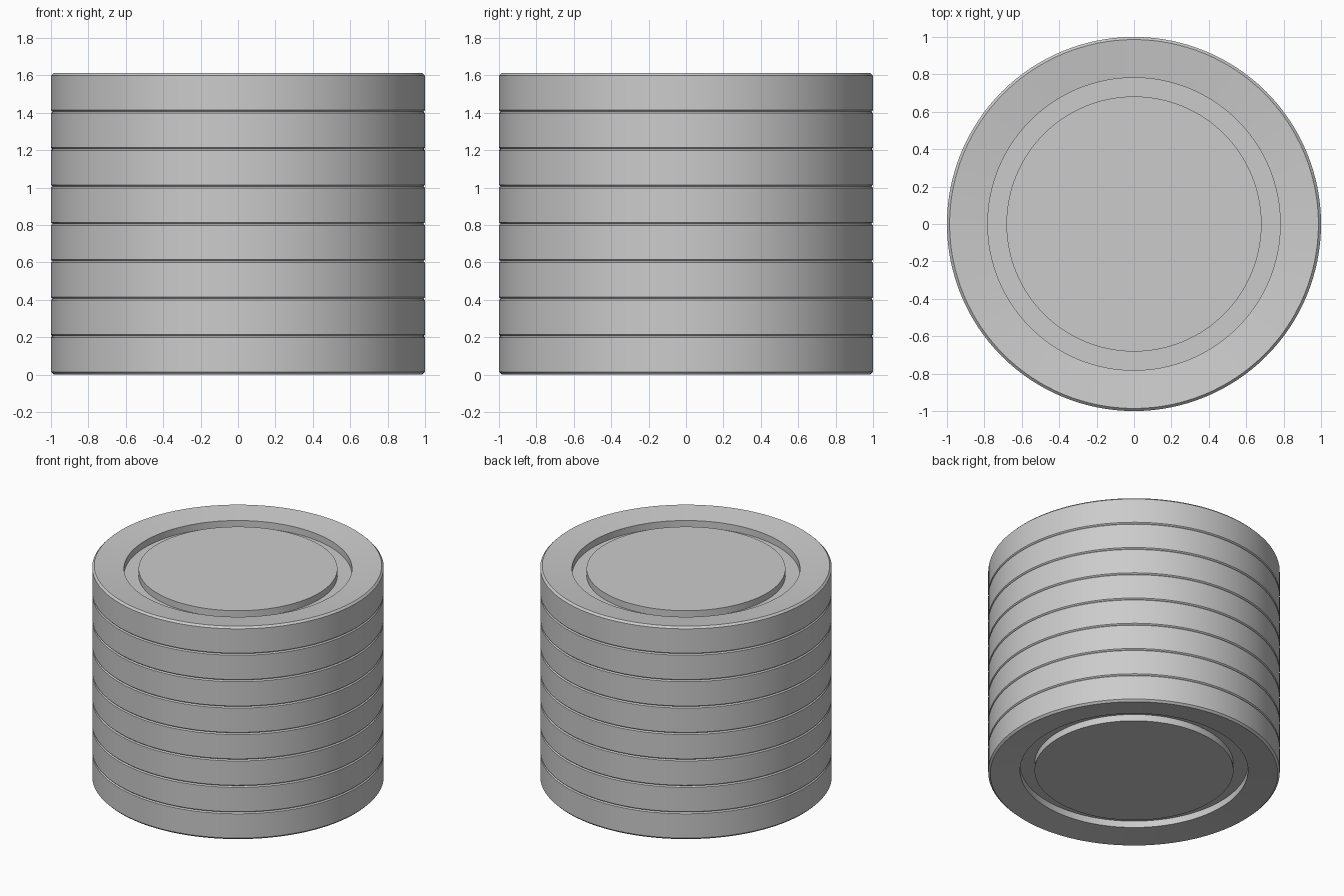
import bpy, bmesh, math

if "Cube" in bpy.data.objects:
    bpy.data.objects.remove(bpy.data.objects["Cube"])

SEGMENTS = 128
HEIGHT = 0.212   # one disc
STEP = 0.2       # spacing in the stack
COUNT = 8

# Half profile of the disc (radius, height above its mid-plane), centre to rim
half = HEIGHT / 2
upper = [(0.682, half - 0.025), (0.682, half - 0.075), (0.782, half - 0.075),
         (0.782, half - 0.025), (0.986, half), (1.0, half - 0.014)]
# Mirror it for the underside
profile = upper + [(r, -z) for r, z in reversed(upper)]


def make_disc_mesh():
    bm = bmesh.new()
    rings = []
    for r, z in profile:
        rings.append([bm.verts.new((r * math.cos(2 * math.pi * i / SEGMENTS),
                                    r * math.sin(2 * math.pi * i / SEGMENTS),
                                    z + half)) for i in range(SEGMENTS)])
    for a, b in zip(rings, rings[1:]):
        for i in range(SEGMENTS):
            j = (i + 1) % SEGMENTS
            bm.faces.new((a[i], b[i], b[j], a[j]))
    # Raised centre caps
    bm.faces.new(rings[0])
    bm.faces.new(rings[-1][::-1])
    bmesh.ops.recalc_face_normals(bm, faces=bm.faces[:])
    mesh = bpy.data.meshes.new("disc")
    bm.to_mesh(mesh)
    bm.free()
    return mesh


# Stack of identical game discs
mesh = make_disc_mesh()
for k in range(COUNT):
    disc = bpy.data.objects.new(f"disc_{k + 1}", mesh)
    disc.location.z = k * STEP
    bpy.context.collection.objects.link(disc)

# Smooth sides, sharp rims (mesh data is shared)
bpy.context.view_layer.objects.active = disc
disc.select_set(True)
bpy.ops.object.shade_smooth_by_angle(angle=math.radians(30))
